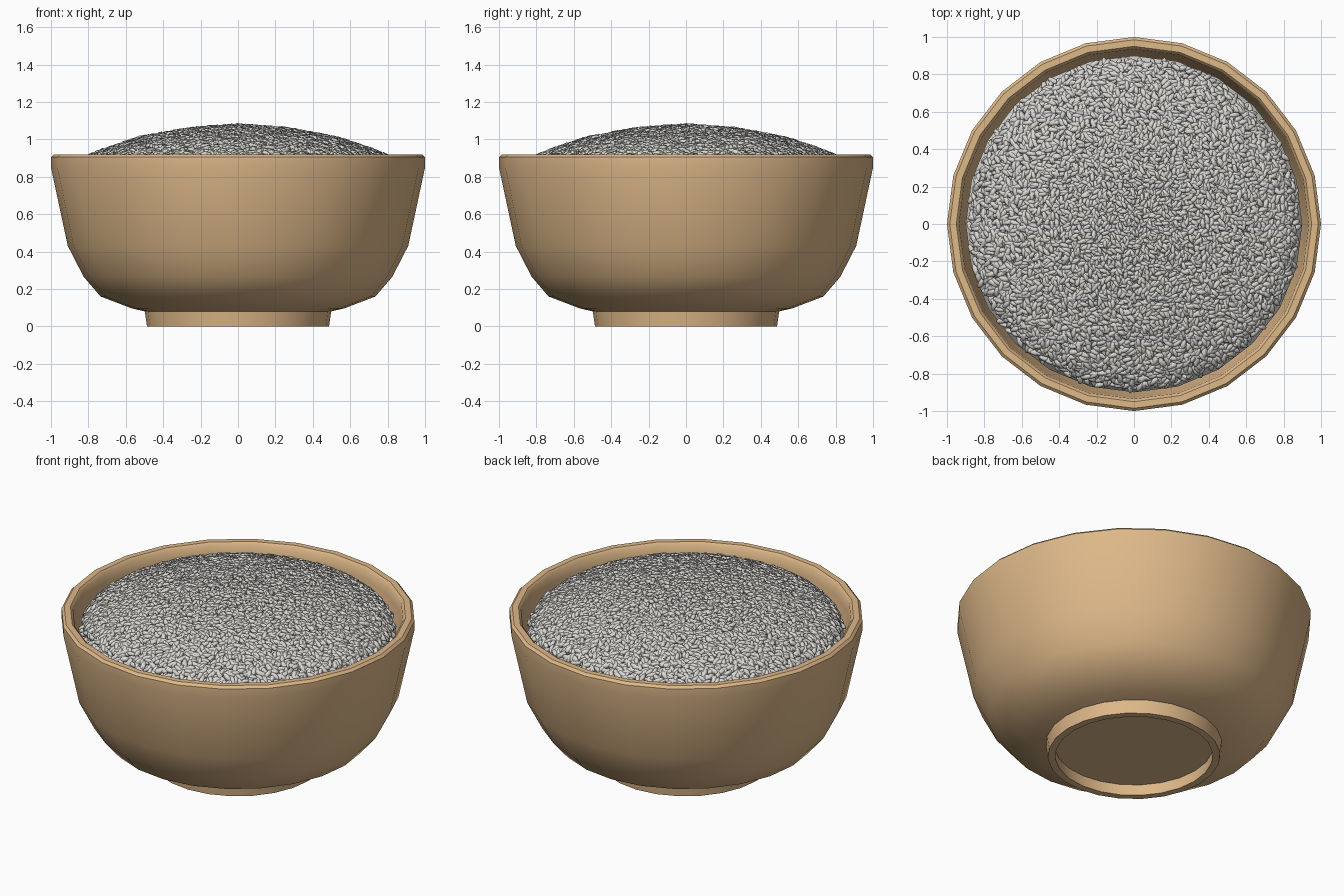
import bpy, math, random
from mathutils import Vector, Matrix

if "Cube" in bpy.data.objects:
    bpy.data.objects.remove(bpy.data.objects["Cube"])

random.seed(7)
SIDES = 24


def material(name, rgb):
    m = bpy.data.materials.new(name)
    m.diffuse_color = (*rgb, 1.0)
    m.use_nodes = True
    m.node_tree.nodes["Principled BSDF"].inputs["Base Color"].default_value = m.diffuse_color
    return m


wood = material("light_wood", (0.73, 0.48, 0.25))
white = material("rice_white", (0.70, 0.69, 0.66))


def make_object(name, verts, faces, mat, angle):
    me = bpy.data.meshes.new(name)
    me.from_pydata(verts, [], faces)
    me.materials.append(mat)
    ob = bpy.data.objects.new(name, me)
    bpy.context.collection.objects.link(ob)
    bpy.ops.object.select_all(action='DESELECT')
    ob.select_set(True)
    bpy.context.view_layer.objects.active = ob
    bpy.ops.object.shade_smooth_by_angle(angle=math.radians(angle))
    return ob


def lathe(name, profile, mat, angle=40):
    """Revolve an (r, z) profile, listed from bottom centre outward and over."""
    verts, rings, faces = [], [], []
    for r, z in profile:
        if r == 0:
            rings.append([len(verts)] * SIDES)
            verts.append((0, 0, z))
        else:
            rings.append(list(range(len(verts), len(verts) + SIDES)))
            for i in range(SIDES):
                a = 2 * math.pi * i / SIDES
                verts.append((r * math.cos(a), r * math.sin(a), z))
    for lo, hi in zip(rings, rings[1:]):
        for i in range(SIDES):
            j = (i + 1) % SIDES
            quad = [lo[i], lo[j], hi[j], hi[i]]
            faces.append(list(dict.fromkeys(quad)))
    return make_object(name, verts, faces, mat, angle)


# Bowl: recessed foot, outer wall, rounded rim, inner wall
lathe("bowl", [
    (0, 0.07), (0.45, 0.07), (0.445, 0.0), (0.487, 0.0), (0.498, 0.08),
    (0.57, 0.097), (0.735, 0.16), (0.825, 0.265), (0.91, 0.43),
    (1.0, 0.85), (1.0, 0.905), (0.985, 0.92), (0.95, 0.92), (0.935, 0.905),
    (0.93, 0.85), (0.85, 0.46), (0.77, 0.30), (0.68, 0.21), (0.5, 0.15), (0, 0.14)],
    wood)

# Heap of rice: outer height by radius
HEAP = [(0, 1.085), (0.27, 1.062), (0.53, 1.012), (0.70, 0.955),
        (0.80, 0.915), (0.86, 0.87), (0.89, 0.82)]


def heap_height(r):
    for (r0, z0), (r1, z1) in zip(HEAP, HEAP[1:]):
        if r <= r1:
            return z0 + (z1 - z0) * (r - r0) / (r1 - r0)
    return HEAP[-1][1]


# Solid core just under the grains
lathe("rice_core", [(0.90, 0.76)] + [(r * 0.985, z - 0.022) for r, z in reversed(HEAP)],
      white, 60)

# Grain template: two tips and three six-sided rings along x
RING = 6
template = [Vector((-1, 0, 0)), Vector((1, 0, 0))]
for x, r in ((-0.62, 0.75), (0, 1), (0.62, 0.75)):
    for k in range(RING):
        a = 2 * math.pi * k / RING
        template.append(Vector((x, r * math.cos(a), r * math.sin(a))))
grain_faces = []
for k in range(RING):
    n = (k + 1) % RING
    grain_faces += [(0, 2 + n, 2 + k), (1, 14 + k, 14 + n)]
    for s in (2, 8):
        grain_faces.append((s + k, s + n, s + RING + n, s + RING + k))

# Scatter grains evenly over the heap, lying along its surface
COUNT, RADIUS = 4700, 0.885
verts, faces = [], []
for i in range(COUNT):
    r = RADIUS * math.sqrt((i + 0.5) / COUNT)
    a = i * math.pi * (3 - math.sqrt(5))
    r = min(RADIUS, max(0.0, r + random.uniform(-0.012, 0.012)))
    a += random.uniform(-0.012, 0.012) / max(r, 0.05)
    slope = (heap_height(r + 0.03) - heap_height(max(r - 0.03, 0))) / 0.06
    normal = Vector((-slope * math.cos(a), -slope * math.sin(a), 1)).normalized()
    turn = normal.to_track_quat('Z', 'Y').to_matrix()
    spin = Matrix.Rotation(random.uniform(0, 2 * math.pi), 3, 'Z')
    tilt = Matrix.Rotation(random.uniform(-0.25, 0.25), 3, 'Y')
    size = (0.72 + 0.32 * r / RADIUS) * random.uniform(0.9, 1.1)
    scale = Matrix.Diagonal((0.034 * size, 0.0155 * size, 0.0155 * size))
    m = turn @ spin @ tilt @ scale
    centre = Vector((r * math.cos(a), r * math.sin(a), heap_height(r)))
    centre -= normal * random.uniform(0.006, 0.016)
    base = len(verts)
    verts += [m @ v + centre for v in template]
    faces += [tuple(base + q for q in f) for f in grain_faces]
make_object("rice_grains", verts, faces, white, 80)
